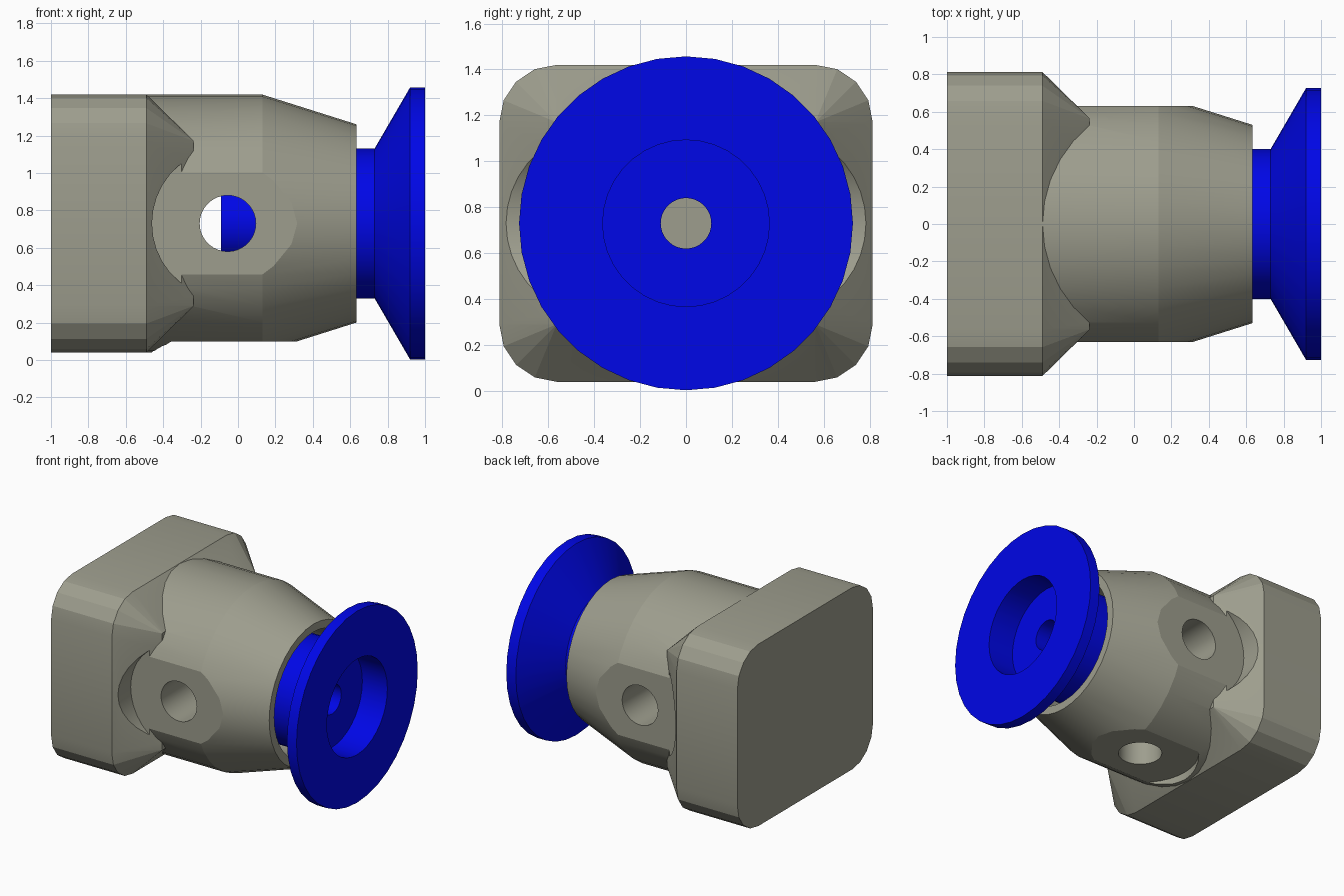
import bpy, bmesh
from math import sin, cos, pi, radians
from mathutils import Vector, Matrix

if "Cube" in bpy.data.objects:
    bpy.data.objects.remove(bpy.data.objects["Cube"])

ZC = 0.73      # height of the main axis
HOLE_X = -0.055


def make(name, bm):
    bmesh.ops.recalc_face_normals(bm, faces=bm.faces)
    me = bpy.data.meshes.new(name)
    bm.to_mesh(me)
    bm.free()
    ob = bpy.data.objects.new(name, me)
    bpy.context.collection.objects.link(ob)
    return ob


def loft(name, rings, closed=False):
    """Skin equal-length rings; cap the ends, or join last ring to first."""
    bm = bmesh.new()
    loops = [[bm.verts.new(p) for p in ring] for ring in rings]
    n = len(loops[0])
    pairs = list(zip(loops, loops[1:])) + ([(loops[-1], loops[0])] if closed else [])
    for a, b in pairs:
        for i in range(n):
            j = (i + 1) % n
            bm.faces.new((a[i], a[j], b[j], b[i]))
    if not closed:
        bm.faces.new(loops[0])
        bm.faces.new(loops[-1])
    return make(name, bm)


def lathe(name, profile, n=36, closed=False):
    """Turn (x, radius) points around the main axis."""
    rings = [[(x, r * cos(2 * pi * i / n), ZC + r * sin(2 * pi * i / n))
              for i in range(n)] for x, r in profile]
    return loft(name, rings, closed)


def rounded_ring(x, r, steps=4):
    """Rounded rectangle around fixed corner centres."""
    pts = []
    for k, (sy, sz) in enumerate(((1, 1), (-1, 1), (-1, -1), (1, -1))):
        for i in range(steps + 1):
            a = pi / 2 * (k + i / steps)
            pts.append((x, sy * 0.563 + r * cos(a), ZC + sz * 0.44 + r * sin(a)))
    return pts


def rod(name, r, start, end, direction, n=36):
    """Cylinder leaving the cross-hole centre along a direction."""
    d = Vector(direction)
    bm = bmesh.new()
    mid = Vector((HOLE_X, 0, ZC)) + d * (start + end) / 2
    rot = d.to_track_quat('Z', 'Y').to_matrix().to_4x4()
    bmesh.ops.create_cone(bm, cap_ends=True, segments=n, radius1=r, radius2=r,
                          depth=end - start, matrix=Matrix.Translation(mid) @ rot)
    return make(name, bm)


def boolean(ob, other, op):
    m = ob.modifiers.new(op, 'BOOLEAN')
    m.operation, m.solver, m.object = op, 'EXACT', other
    dg = bpy.context.evaluated_depsgraph_get()
    dg.update()
    me = bpy.data.meshes.new_from_object(ob.evaluated_get(dg))
    ob.modifiers.clear()
    ob.data = me
    bpy.data.objects.remove(other)


def finish(ob, name, rgb):
    """Colour the part and smooth only its shallow facets."""
    mat = bpy.data.materials.new(name)
    mat.diffuse_color = (*rgb, 1)
    mat.use_nodes = True
    mat.node_tree.nodes["Principled BSDF"].inputs["Base Color"].default_value = mat.diffuse_color
    ob.data.materials.clear()
    ob.data.materials.append(mat)
    bpy.ops.object.select_all(action='DESELECT')
    ob.select_set(True)
    bpy.context.view_layer.objects.active = ob
    bpy.ops.object.shade_smooth_by_angle(angle=radians(15))


# Rounded base block with a 45 degree chamfer, joined to the tapered barrel
housing = loft("housing", [rounded_ring(-1, 0.25), rounded_ring(-0.49, 0.25),
                           rounded_ring(-0.239, 0.004)])
barrel = lathe("barrel", [(-0.8, 0.689), (0.13, 0.689), (0.633, 0.53)])
boolean(housing, barrel, 'UNION')

# Stepped bore: wide mouth, narrow stem guide
boolean(housing, lathe("bore", [(-0.30, 0.24), (0.3, 0.24), (0.3, 0.47), (0.8, 0.47)]),
        'DIFFERENCE')

# Flat round seats and cross holes on the two sides and underneath
for d in ((0, -1, 0), (0, 1, 0), (0, 0, -1)):
    boolean(housing, rod("seat_cutter", 0.405, 0.63, 1.2, d), 'DIFFERENCE')
    boolean(housing, rod("hole_cutter", 0.15, 0.1, 1.1, d), 'DIFFERENCE')
finish(housing, "olive_grey", (0.34, 0.34, 0.27))

# Flared plunger with stem, counterbore and through hole
plunger = lathe("plunger", [(-0.09, 0.11), (-0.09, 0.22), (0.35, 0.22), (0.35, 0.40),
                            (0.73, 0.40), (0.92, 0.727), (1.0, 0.727), (1.0, 0.363),
                            (0.79, 0.363), (0.79, 0.11)], closed=True)
finish(plunger, "blue", (0.0, 0.002, 0.8))
